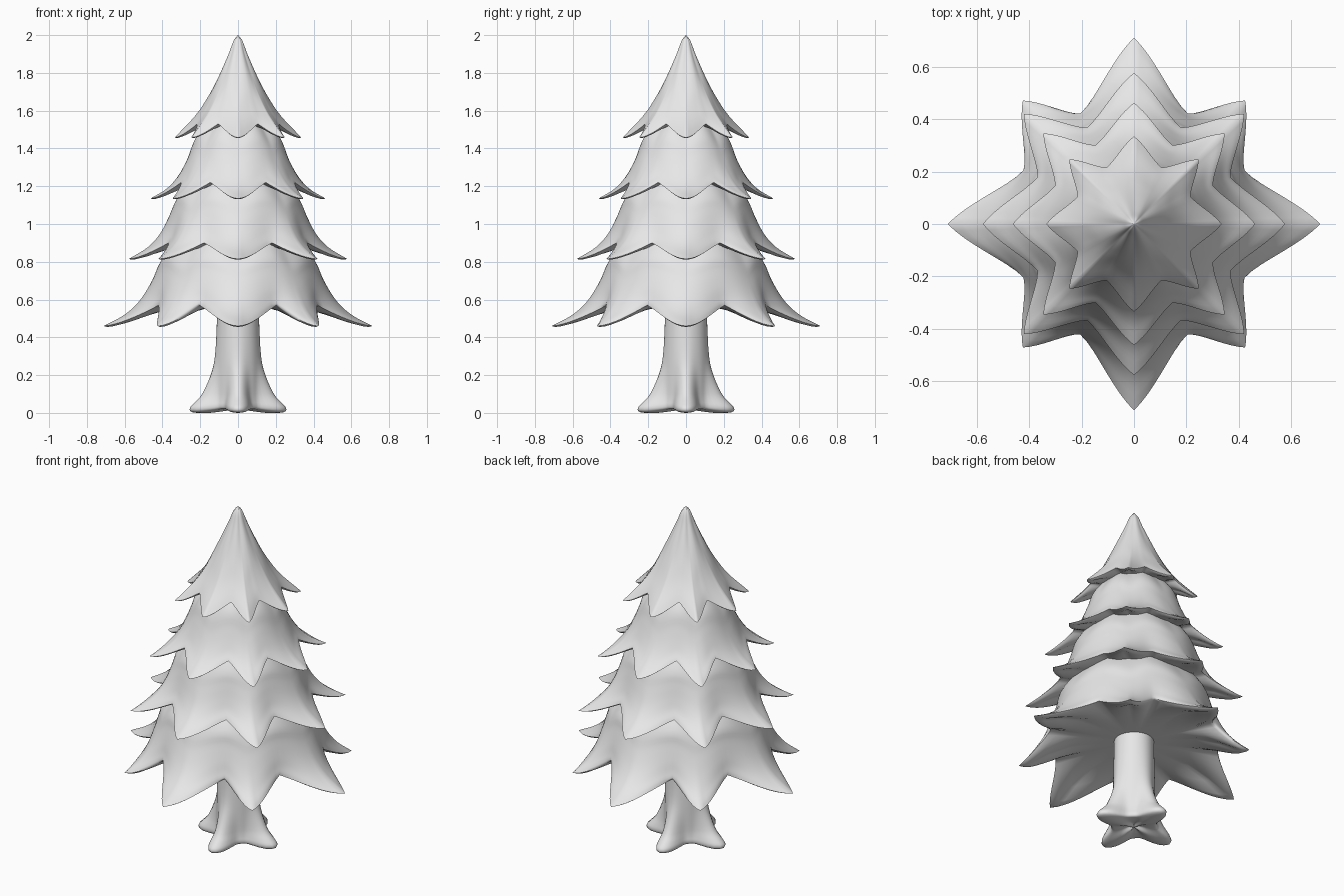
import bpy, bmesh, math
from mathutils import Vector

cube = bpy.data.objects.get("Cube")
if cube:
    bpy.data.objects.remove(cube, do_unlink=True)

grey = bpy.data.materials.new("plain grey")
grey.use_nodes = True
grey.diffuse_color = (0.8, 0.8, 0.8, 1)
grey.node_tree.nodes["Principled BSDF"].inputs["Base Color"].default_value = (0.8, 0.8, 0.8, 1)


def lerp(a, b, t):
    return a + (b - a) * t


def ease(t):
    return t * t * (3 - 2 * t)


def smooth_path(points, steps=4):
    """Catmull-Rom curve through 2D points."""
    p = [Vector(q) for q in points]
    p = [2 * p[0] - p[1]] + p + [2 * p[-1] - p[-2]]
    out = []
    for a, b, c, d in zip(p, p[1:], p[2:], p[3:]):
        for i in range(steps):
            t = i / steps
            out.append(0.5 * (2 * b + (c - a) * t + (2 * a - 5 * b + 4 * c - d) * t ** 2
                              + (3 * b - a - 3 * c + d) * t ** 3))
    return out + [p[-2]]


def skin(name, rings):
    """Join rings of points into a closed, smooth-shaded mesh."""
    bm = bmesh.new()
    loops = [[bm.verts.new(co) for co in ring] for ring in rings]
    for low, high in zip(loops, loops[1:]):
        for i in range(len(low)):
            j = (i + 1) % len(low)
            bm.faces.new((low[i], low[j], high[j], high[i]))
    bm.faces.new(loops[0])
    bmesh.ops.remove_doubles(bm, verts=bm.verts, dist=0.0004)
    bmesh.ops.recalc_face_normals(bm, faces=bm.faces)
    mesh = bpy.data.meshes.new(name)
    bm.to_mesh(mesh)
    bm.free()
    mesh.materials.append(grey)
    obj = bpy.data.objects.new(name, mesh)
    bpy.context.collection.objects.link(obj)
    bpy.ops.object.select_all(action="DESELECT")
    obj.select_set(True)
    bpy.context.view_layer.objects.active = obj
    bpy.ops.object.shade_smooth_by_angle(angle=math.radians(75))


def polar(r, a, z):
    return (r * math.cos(a), r * math.sin(a), z)


def star_columns(tip, diagonal, diagonal_angle, valley, steps=8):
    """Walk the eight-pointed rim: angle, rim radius, valley weight, tip radius."""
    quadrant = []
    for start, radius, low, outward in ((0, tip, 26, True), (diagonal_angle, diagonal, 26, False),
                                        (diagonal_angle, diagonal, 64, True), (90, tip, 64, False)):
        a = Vector(polar(radius, math.radians(start), 0))
        b = Vector(polar(valley, math.radians(low), 0))
        for i in range(steps):
            u = i / steps if outward else 1 - i / steps
            p = a.lerp(b, u)
            quadrant.append((math.atan2(p.y, p.x), p.length, u, radius))
    # Mirror the quadrant across y, then across x
    corner = (math.pi / 2, tip, 0, tip)
    half = quadrant + [corner] + [(math.pi - a, r, u, t) for a, r, u, t in reversed(quadrant)]
    return half + [(math.tau - a, r, u, t) for a, r, u, t in reversed(half[1:-1])]


def tier(name, profile, diagonal, diagonal_angle, valley, valley_z):
    path = smooth_path(profile)
    top, (tip, tip_z) = path[0].y, path[-1]
    columns = star_columns(tip, diagonal, diagonal_angle, valley)
    rise = (top - valley_z) / (top - tip_z)
    rings = []
    # Upper surface: a round cone near the top, spreading into a star at the rim
    for n, (r, z) in enumerate(path):
        t = n / (len(path) - 1)
        ring = []
        for a, rim, u, radius in columns:
            soft = ease(1 - u)
            sharp = (rim - valley) / (radius - valley)
            w = lerp(soft, lerp(sharp, soft, 0.35), t * t)
            inner = r * lerp(1, valley / tip, t ** 1.8)
            outer = r * lerp(1, radius / tip, t ** 1.8)
            lift = lerp(1 - soft, lerp(u * u, ease(u), 0.4), t * t)
            ring.append(polar(lerp(inner, outer, w), a, lerp(z, top - (top - z) * rise, lift)))
        rings.append(ring)
    # Underside: rounded lip, then a shallow hollow
    rim_ring = rings[-1]
    for scale, lift in ((0.97, -0.05), (0.9, 0.08), (0.75, 0.55), (0.55, 0.95), (0.3, 1), (0, 1)):
        rings.append([(x * scale, y * scale, lerp(z, valley_z - 0.01, lift))
                      for x, y, z in rim_ring])
    skin(name, rings)


# Foliage
tier("top_foliage",
     [(0.001, 2.0), (0.025, 1.965), (0.053, 1.89), (0.1, 1.785), (0.155, 1.68),
      (0.225, 1.575), (0.335, 1.458)], 0.35, 45, 0.24, 1.53)
tier("upper_foliage",
     [(0.12, 1.6), (0.225, 1.45), (0.27, 1.34), (0.32, 1.25), (0.38, 1.185),
      (0.463, 1.135)], 0.49, 45, 0.335, 1.22)
tier("middle_foliage",
     [(0.22, 1.3), (0.325, 1.13), (0.365, 1.04), (0.415, 0.945), (0.48, 0.875),
      (0.578, 0.815)], 0.595, 45, 0.41, 0.9)
tier("lower_foliage",
     [(0.3, 0.97), (0.41, 0.8), (0.455, 0.7), (0.52, 0.595), (0.6, 0.52),
      (0.712, 0.46)], 0.635, 48, 0.468, 0.57)

# Trunk flaring into four roots: lobe radius, valley radius and height
trunk = [(0.105, 0.105, 0.7), (0.112, 0.11, 0.48), (0.122, 0.114, 0.3), (0.145, 0.116, 0.2),
         (0.19, 0.118, 0.1), (0.23, 0.122, 0.055), (0.255, 0.126, 0.025),
         (0.24, 0.12, 0.003), (0.15, 0.09, 0.0), (0.0, 0.0, 0.02)]
lobes = smooth_path([(r, z) for r, v, z in trunk], 3)
valleys = smooth_path([(v, z) for r, v, z in trunk], 3)
rings = []
for (lobe, z), (dip, _) in zip(lobes, valleys):
    ring = []
    for i in range(64):
        a = math.tau * i / 64
        w = ((1 + math.cos(4 * a)) / 2) ** 1.8
        # The underside lifts slightly between the roots
        arch = 0.02 * (1 - w) * max(0, 1 - z / 0.1)
        ring.append(polar(lerp(dip, lobe, w), a, max(z, 0) + arch))
    rings.append(ring)
skin("trunk", rings)
